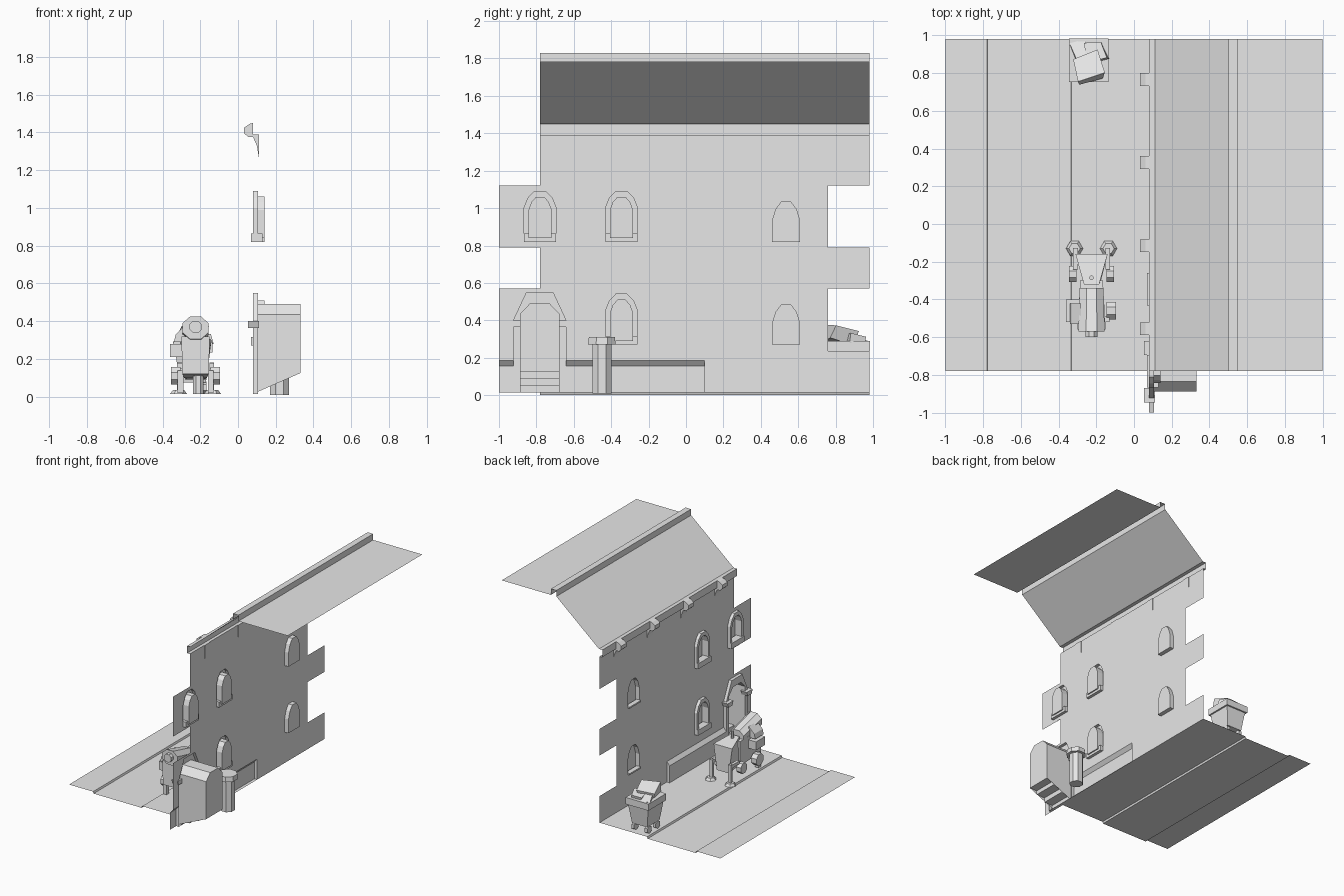
import bpy, bmesh, math, random
from mathutils import Vector, Matrix

cube = bpy.data.objects.get("Cube")
if cube:
    bpy.data.objects.remove(cube)

GREY = (0.8, 0.8, 0.8, 1)
stone = bpy.data.materials.new("plain_grey")
stone.use_nodes = True
stone.diffuse_color = GREY
stone.node_tree.nodes["Principled BSDF"].inputs["Base Color"].default_value = GREY

WALL, FACE, DEEP, PAVE = 0.105, 0.08, 0.14, 0.015


def add(name, verts, faces):
    me = bpy.data.meshes.new(name)
    me.from_pydata(verts, [], faces)
    me.materials.append(stone)
    ob = bpy.data.objects.new(name, me)
    bpy.context.collection.objects.link(ob)
    return ob


def from_bm(name, bm):
    ob = add(name, [], [])
    bm.to_mesh(ob.data)
    bm.free()
    return ob


def sheet(name, profile, y0, y1):
    """Open xz profile swept along y."""
    n = len(profile)
    verts = [(x, y, z) for y in (y0, y1) for x, z in profile]
    return add(name, verts, [(i, i + 1, n + i + 1, n + i) for i in range(n - 1)])


def loft(name, a, b, cap_a=True, cap_b=True, skip_last=False):
    """Skin between two matching loops."""
    n = len(a)
    faces = [(i, (i + 1) % n, n + (i + 1) % n, n + i) for i in range(n - skip_last)]
    if cap_a:
        faces.append(tuple(reversed(range(n))))
    if cap_b:
        faces.append(tuple(range(n, 2 * n)))
    ob = add(name, list(a) + list(b), faces)
    bm = bmesh.new()
    bm.from_mesh(ob.data)
    bmesh.ops.recalc_face_normals(bm, faces=bm.faces)
    bm.to_mesh(ob.data)
    bm.free()
    return ob


def prism_x(name, yz, x0, x1):
    return loft(name, [(x0, y, z) for y, z in yz], [(x1, y, z) for y, z in yz])


def prism_y(name, xz, y0, y1):
    return loft(name, [(x, y0, z) for x, z in xz], [(x, y1, z) for x, z in xz])


def box(name, x0, x1, y0, y1, z0, z1):
    return prism_y(name, [(x0, z0), (x1, z0), (x1, z1), (x0, z1)], y0, y1)


def cylinder(name, center, r0, r1, depth, axis="Z", sides=8):
    bm = bmesh.new()
    turn = Matrix.Rotation(math.pi / sides, 4, "Z")
    rot = {"Z": Matrix(), "X": Matrix.Rotation(math.pi / 2, 4, "Y"),
           "Y": Matrix.Rotation(math.pi / 2, 4, "X")}[axis]
    bmesh.ops.create_cone(bm, cap_ends=True, segments=sides, radius1=r0, radius2=r1,
                          depth=depth, matrix=Matrix.Translation(center) @ rot @ turn)
    return from_bm(name, bm)


def arch(yc, hw, z0, z1, rise, shoulders):
    """Arched outline in yz, starting at the lower -y corner."""
    left = [(-1, None), (-1, 1)] + list(shoulders)
    pts = [(yc + s * hw, z0 if d is None else z1 - d * rise) for s, d in left]
    return pts + [(2 * yc - y, z) for y, z in reversed(pts)]


ROUND = [(-0.75, 0.4), (-0.35, 0)]
CHAMFER = [(-0.5, 0)]


def at(x, loop):
    return [(x, y, z) for y, z in loop]


def frame(name, outer, inner):
    """Front ring plus the outer edge that returns to the wall."""
    loft(name + "_edge", at(WALL, outer), at(FACE, outer), False, False)
    loft(name + "_front", at(FACE, outer), at(FACE, inner), False, False)


# Street between two raised pavements
sheet("street", [(-1, PAVE), (-0.78, PAVE), (-0.775, 0), (-0.335, 0),
                 (-0.33, PAVE), (WALL, PAVE)], -0.78, 0.98)

# Roof slope, parapet and flat roof, with the eave box
sheet("roof", [(WALL, 1.39), (FACE, 1.39), (FACE, 1.45), (0.11, 1.45), (0.5, 1.78),
               (0.5, 1.83), (0.55, 1.83), (0.55, 1.78), (1, 1.78)], -0.78, 0.98)

# Eave brackets
for i in range(4):
    y = -0.555 + i * 0.44
    prism_y("eave_bracket", [(0.11, 1.27), (0.11, 1.39), (0.08, 1.39), (0.08, 1.45),
                             (0.06, 1.445), (0.033, 1.425), (0.033, 1.395), (0.055, 1.375),
                             (0.08, 1.375), (0.1, 1.33)], y - 0.034, y + 0.034)

# Windows: recess, frame and sill
holes = []
for yc, z0 in ((-0.78, 0.82), (-0.345, 0.82), (-0.345, 0.27)):
    outer = arch(yc, 0.086, z0, z0 + 0.27, 0.09, ROUND)
    inner = arch(yc, 0.062, z0 + 0.02, z0 + 0.24, 0.07, ROUND)
    holes.append(outer)
    frame("window_frame", outer, inner)
    loft("window_recess", at(FACE, inner), at(DEEP, inner), False, True)
    box("window_sill", 0.07, DEEP - 0.01, yc - 0.086, yc + 0.086, z0, z0 + 0.045)
for z0 in (0.82, 0.27):
    hole = arch(0.535, 0.075, z0, z0 + 0.215, 0.1, ROUND)
    holes.append(hole)
    loft("plain_window_recess", at(WALL, hole), at(DEEP, hole), False, True)
    box("plain_window_sill", 0.09, DEEP - 0.01, 0.46, 0.61, z0, z0 + 0.012)

# Door: frame, deep passage, steps and capitals
DY = -0.782
d_out = arch(DY, 0.14, PAVE, 0.55, 0.15, CHAMFER)
d_in = arch(DY, 0.105, PAVE, 0.49, 0.055, CHAMFER)
d_back = arch(DY, 0.105, 0.125, 0.49, 0.055, CHAMFER)
frame("door_frame", d_out, d_in)
loft("door_passage", at(FACE, d_in), at(0.33, d_back), False, True, True)
sheet("door_steps", [(FACE, PAVE), (0.1, PAVE), (0.1, 0.05), (0.18, 0.05), (0.18, 0.09),
                     (0.26, 0.09), (0.26, 0.125), (0.33, 0.125)], DY - 0.105, DY + 0.105)
box("door_panel", 0.322, 0.33, DY - 0.078, DY + 0.078, 0.125, 0.42)
for s in (-1, 1):
    y = DY + s * 0.125
    prism_x("door_capital", [(y - 0.025, 0.365), (y + 0.025, 0.365),
                             (y + 0.038, 0.4), (y - 0.038, 0.4)], 0.052, 0.11)

# Plinth, hollow at the back
plinth = [(FACE, PAVE), (FACE, 0.155), (WALL, 0.185)]
sheet("plinth", plinth, -1, DY - 0.14)
sheet("plinth", plinth, DY + 0.14, 0.1)
add("plinth_end", [(x, 0.1, z) for x, z in plinth + [(WALL, PAVE)]], [(0, 1, 2, 3)])

# Wall sheet with toothed ends, cut round the openings
teeth = [(0.1, PAVE), (0.98, PAVE), (0.98, 0.235), (0.76, 0.235), (0.76, 0.57), (0.98, 0.57),
         (0.98, 0.79), (0.76, 0.79), (0.76, 1.12), (0.98, 1.12), (0.98, 1.39), (-0.78, 1.39),
         (-0.78, 1.12), (-1, 1.12), (-1, 0.79), (-0.78, 0.79), (-0.78, 0.57), (-1, 0.57),
         (-1, 0.185)]
over_door = [(y, max(z, 0.185)) for y, z in d_out]
bm = bmesh.new()
for loop in [teeth + over_door + [(0.1, 0.185)]] + holes:
    vs = [bm.verts.new(p) for p in at(WALL, loop)]
    for i, v in enumerate(vs):
        bm.edges.new((v, vs[(i + 1) % len(vs)]))
bmesh.ops.triangle_fill(bm, use_beauty=True, use_dissolve=False, edges=bm.edges[:],
                        normal=(-1, 0, 0))
from_bm("wall", bm)

# Stone post behind the wall
cylinder("post_shaft", (0.22, -0.45, 0.14), 0.055, 0.055, 0.26)
cylinder("post_cap", (0.22, -0.45, 0.29), 0.08, 0.075, 0.04)

# Machine: tilted boiler on a tapering body
MX = -0.225


def section(y, hw_low, hw_top, z0, z1):
    return [(MX - hw_low, y, z0), (MX + hw_low, y, z0), (MX + hw_top, y, z1), (MX - hw_top, y, z1)]


loft("machine_body", section(-0.56, 0.07, 0.075, 0.12, 0.32),
     section(-0.3, 0.06, 0.06, 0.1, 0.3))
loft("machine_hopper", section(-0.32, 0.045, 0.04, 0.1, 0.33),
     section(-0.16, 0.055, 0.085, 0.09, 0.3))


def hexagon(y, zc, r):
    return [(MX + 1.15 * r * math.sin(a), y, zc + r * math.cos(a))
            for a in (math.radians(22.5 + 45 * k) for k in range(8))]


loft("machine_boiler", hexagon(-0.57, 0.365, 0.065), hexagon(-0.34, 0.31, 0.06))
cylinder("boiler_nozzle", (MX, -0.585, 0.37), 0.035, 0.035, 0.03, "Y")
cylinder("machine_chimney", (MX, -0.285, 0.35), 0.012, 0.012, 0.06)
cylinder("machine_pedestal", (MX + 0.015, -0.42, 0.07), 0.03, 0.03, 0.11)
box("machine_side_tank", -0.36, -0.29, -0.52, -0.4, 0.21, 0.28)
prism_y("machine_side_cover", [(-0.34, 0.29), (-0.28, 0.29), (-0.28, 0.38), (-0.33, 0.33)],
        -0.53, -0.42)
for s in (-1, 1):
    cylinder("machine_rear_wheel", (MX + s * 0.1, -0.265, 0.11), 0.045, 0.045, 0.04, "X")
    cylinder("machine_front_wheel", (MX + s * 0.105, -0.46, 0.11), 0.05, 0.05, 0.05, "X")
    box("machine_front_leg", MX + s * 0.08 - 0.015, MX + s * 0.08 + 0.015, -0.52, -0.49, 0.02, 0.14)
    box("machine_rear_leg", MX + s * 0.085 - 0.012, MX + s * 0.085 + 0.012, -0.15, -0.126, 0.02, 0.18)
    cylinder("machine_foot", (MX + s * 0.09, -0.13, 0.025), 0.045, 0.03, 0.02, sides=6)
    box("machine_leg_arm", MX + s * 0.085 - 0.012, MX + s * 0.085 + 0.012, -0.24, -0.13, 0.15, 0.175)

# Rubble cart
CX, CY = -0.24, 0.868


def rect(hx, hy, z):
    return [(CX + sx * hx, CY + sy * hy, z) for sx, sy in ((-1, -1), (1, -1), (1, 1), (-1, 1))]


loft("cart_bin", rect(0.07, 0.08, 0.075), rect(0.095, 0.105, 0.26))
loft("cart_rim", rect(0.105, 0.115, 0.235), rect(0.105, 0.115, 0.29))
for sx in (-1, 1):
    for sy in (-1, 1):
        cylinder("cart_wheel", (CX + sx * 0.06, CY + sy * 0.055, 0.048), 0.033, 0.033, 0.025, "X", 6)

# Rubble heap of rough blocks
random.seed(4)
for dx, dy, z, size in ((0.0, -0.04, 0.315, 0.13), (0.04, 0.04, 0.295, 0.1), (-0.04, 0.05, 0.285, 0.09)):
    bm = bmesh.new()
    spin = Matrix.Rotation(random.uniform(0.2, 0.6), 4, "Z") @ Matrix.Rotation(-0.25, 4, "X")
    flat = Matrix.Diagonal((size, size, size * 0.55, 1))
    bmesh.ops.create_cube(bm, size=1, matrix=Matrix.Translation((CX + dx, CY + dy, z)) @ spin @ flat)
    for v in bm.verts:
        v.co += Vector([random.uniform(-0.012, 0.012) for _ in range(3)])
    from_bm("rubble_block", bm)
